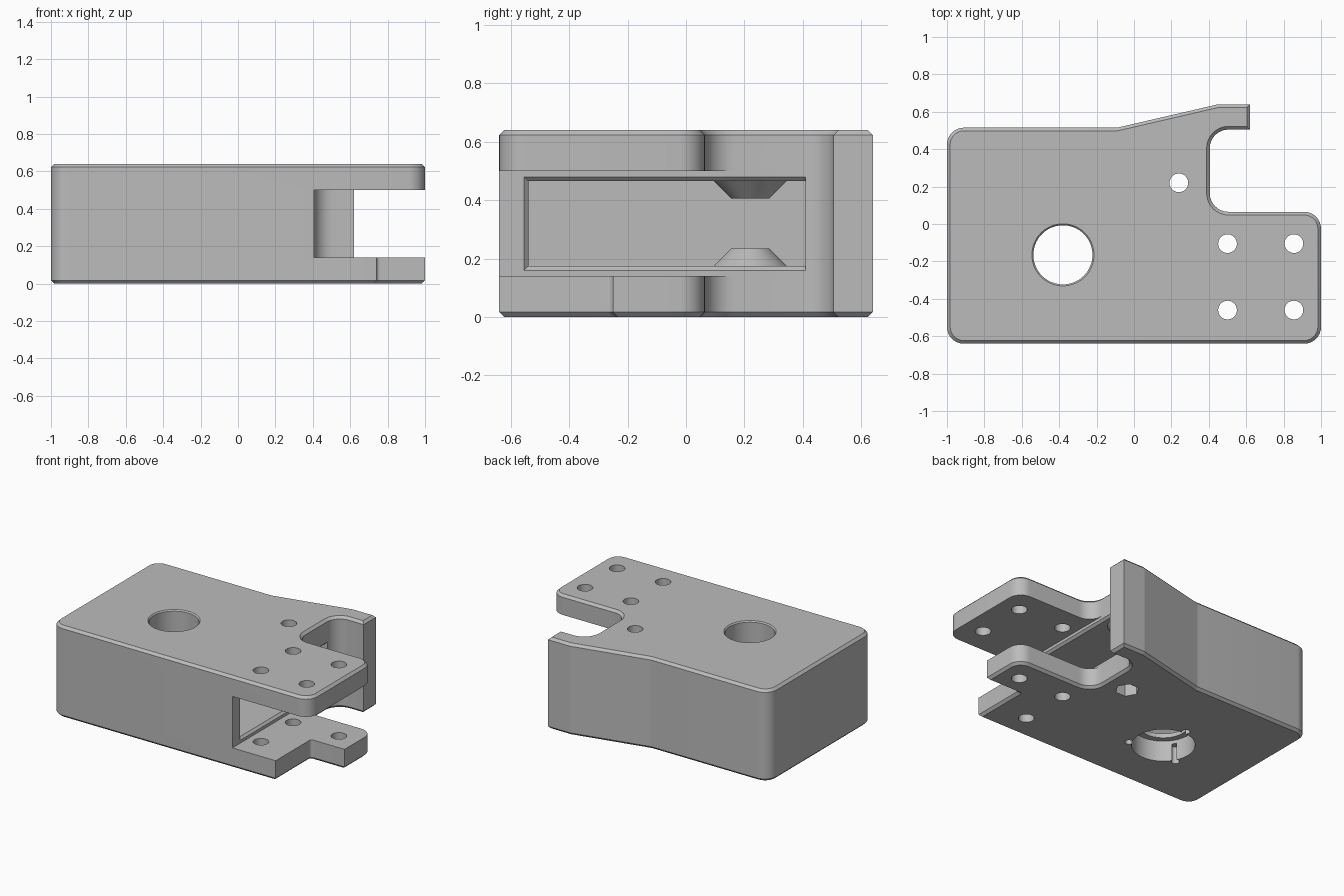
import bpy
import bmesh
import math
from mathutils import Vector

if "Cube" in bpy.data.objects:
    bpy.data.objects.remove(bpy.data.objects["Cube"], do_unlink=True)

grey = bpy.data.materials.new("plain grey")
grey.use_nodes = True
grey.diffuse_color = (0.5, 0.5, 0.5, 1)
grey.node_tree.nodes["Principled BSDF"].inputs["Base Color"].default_value = (0.5, 0.5, 0.5, 1)


def fillet(corners, steps=8):
    """Round each (x, y, radius) corner of a closed outline."""
    pts = []
    for i, (x, y, r) in enumerate(corners):
        p = Vector((x, y))
        if r == 0:
            pts.append(p)
            continue
        a = (Vector(corners[i - 1][:2]) - p).normalized()
        b = (Vector(corners[(i + 1) % len(corners)][:2]) - p).normalized()
        half = a.angle(b) / 2
        centre = p + (a + b).normalized() * r / math.sin(half)
        start = p + a * r / math.tan(half) - centre
        end = p + b * r / math.tan(half) - centre
        sweep = start.angle_signed(end)
        for k in range(steps + 1):
            t = -sweep * k / steps
            c, s = math.cos(t), math.sin(t)
            pts.append(centre + Vector((start.x * c - start.y * s, start.x * s + start.y * c)))
    return pts


def loft(name, rings, chamfer=0):
    """Solid through matching rings of points, capped at both ends."""
    bm = bmesh.new()
    loops = [[bm.verts.new(p) for p in ring] for ring in rings]
    n = len(loops[0])
    caps = [bm.faces.new(loops[0][::-1]), bm.faces.new(loops[-1])]
    for lo, hi in zip(loops, loops[1:]):
        for i in range(n):
            j = (i + 1) % n
            bm.faces.new((lo[i], lo[j], hi[j], hi[i]))
    bmesh.ops.recalc_face_normals(bm, faces=bm.faces)
    if chamfer:
        edges = [e for f in caps for e in f.edges]
        bmesh.ops.bevel(bm, geom=edges, offset=chamfer, segments=1, affect='EDGES')
    mesh = bpy.data.meshes.new(name)
    bm.to_mesh(mesh)
    bm.free()
    mesh.materials.append(grey)
    ob = bpy.data.objects.new(name, mesh)
    bpy.context.collection.objects.link(ob)
    return ob


def rect(x0, x1, y0, y1, z):
    return [(x0, y0, z), (x1, y0, z), (x1, y1, z), (x0, y1, z)]


def mouth_ring(x, grow):
    y0, y1, z0, z1 = -0.54 - grow, 0.41, 0.175 - grow, 0.465 + grow
    return [(x, y0, z0), (x, y1, z0), (x, y1, z1), (x, y0, z1)]


def turned(name, x, y, profile, sides=48):
    """Round solid from (z, radius) pairs around a vertical axis."""
    turn = [2 * math.pi * i / sides for i in range(sides)]
    return loft(name, [[(x + r * math.cos(t), y + r * math.sin(t), z) for t in turn]
                       for z, r in profile])


def combine(other, operation='DIFFERENCE'):
    mod = housing.modifiers.new(other.name, 'BOOLEAN')
    mod.operation = operation
    mod.solver = 'EXACT'
    mod.object = other
    bpy.context.view_layer.objects.active = housing
    bpy.ops.object.modifier_apply(modifier=mod.name)
    bpy.data.objects.remove(other, do_unlink=True)


# Housing block with hooked back arm
outline = fillet([
    (-1, -0.64, 0.09), (1, -0.64, 0.09), (1, 0.065, 0.09), (0.405, 0.065, 0.1),
    (0.405, 0.505, 0.1), (0.62, 0.505, 0), (0.62, 0.64, 0), (0.45, 0.64, 0.05),
    (-0.09, 0.515, 0.1), (-1, 0.515, 0.09)])
housing = loft("housing", [[(p.x, p.y, z) for p in outline] for z in (0, 0.64)], 0.017)

# Slot between the two mounting plates
combine(loft("slot_cutter", [rect(0.405, 1.2, -0.8, 0.3, z) for z in (0.14, 0.5)]))

# Corner notch in the lower plate, with its bottom chamfer
notch = fillet([(0.74, -0.8, 0), (1.2, -0.8, 0), (1.2, -0.25, 0), (0.74, -0.25, 0.02)])
combine(loft("notch_cutter", [[(p.x - d, p.y + d, z) for p in notch]
                              for z, d in ((-0.02, 0.037), (0.017, 0), (0.3, 0))]))

# Inner cavity with a chamfered mouth
combine(loft("cavity_cutter", [mouth_ring(-0.9, 0), mouth_ring(0.39, 0),
                               mouth_ring(0.405, 0.015), mouth_ring(0.43, 0.015)]))

# Conical bosses inside the cavity
bolt_x, bolt_y = 0.24, 0.22
combine(turned("upper_boss", bolt_x, bolt_y,
               [(0.405, 0.065), (0.465, 0.125), (0.5, 0.125)]), 'UNION')
combine(turned("lower_boss", bolt_x, bolt_y,
               [(0.14, 0.125), (0.175, 0.125), (0.235, 0.065)]), 'UNION')

# Bolt holes and the hexagonal nut pocket
for x, y in [(bolt_x, bolt_y)] + [(a, b) for a in (0.5, 0.855) for b in (-0.105, -0.46)]:
    combine(turned("bolt_cutter", x, y, [(-0.1, 0.05), (0.8, 0.05)], 32))
combine(turned("nut_cutter", bolt_x, bolt_y, [(-0.1, 0.077), (0.1, 0.077)], 6))

# Large bore, stepped wider from below, with three screw holes on its rim
bore_x, bore_y = -0.38, -0.165
combine(turned("bore_cutter", bore_x, bore_y,
               [(-0.1, 0.2), (0.145, 0.2), (0.145, 0.158), (0.632, 0.158), (0.65, 0.176)], 64))
for angle in (90, 210, 330):
    a = math.radians(angle)
    combine(turned("screw_cutter", bore_x + 0.22 * math.cos(a), bore_y + 0.22 * math.sin(a),
                   [(-0.1, 0.026), (0.12, 0.026)], 20))

# Smooth curved walls, crisp edges
bpy.ops.object.select_all(action='DESELECT')
housing.select_set(True)
bpy.context.view_layer.objects.active = housing
bpy.ops.object.shade_smooth_by_angle(angle=math.radians(25))
